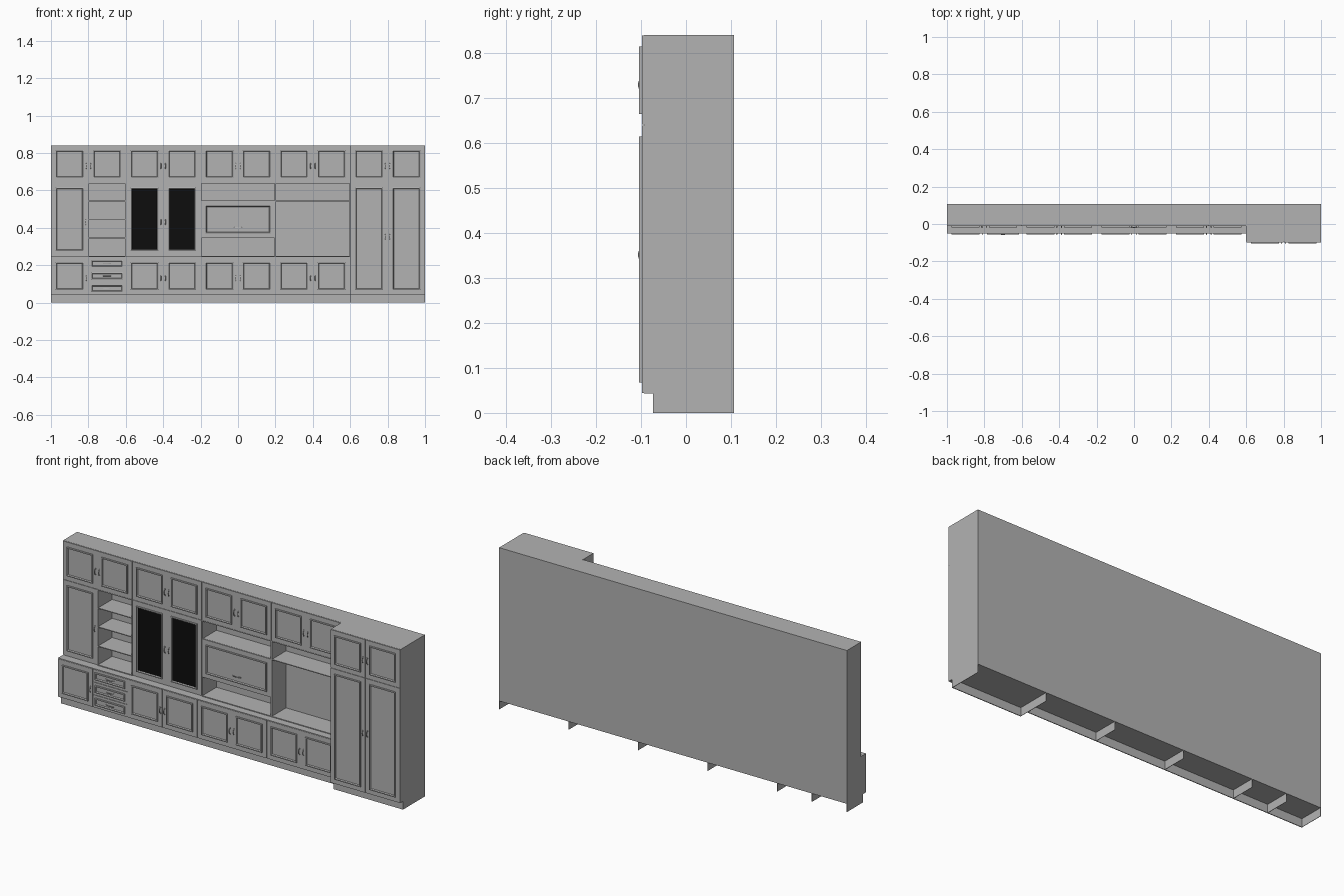
import bpy, bmesh, math

if "Cube" in bpy.data.objects:
    bpy.data.objects.remove(bpy.data.objects["Cube"])


def material(name, rgb):
    m = bpy.data.materials.new(name)
    m.diffuse_color = (*rgb, 1)
    m.use_nodes = True
    m.node_tree.nodes["Principled BSDF"].inputs["Base Color"].default_value = m.diffuse_color
    return m


GREY = material("cabinet_grey", (0.45, 0.45, 0.45))
BLACK = material("black_glass", (0.004, 0.004, 0.004))

BACK = 0.107
UPPER, LOWER, TALL = -0.012, -0.050, -0.098      # door face depths
Z0, Z1, Z2, Z3 = 0.043, 0.245, 0.64, 0.84         # plinth, counter, top row, top
SLAB, GAP, T = 0.005, 0.0008, 0.004


def finish(name, bm, mats=(GREY,)):
    bmesh.ops.recalc_face_normals(bm, faces=bm.faces)
    me = bpy.data.meshes.new(name)
    bm.to_mesh(me)
    bm.free()
    for m in mats:
        me.materials.append(m)
    ob = bpy.data.objects.new(name, me)
    bpy.context.collection.objects.link(ob)
    return ob


def boxes(name, items):
    """Each item is x0, x1, y0, y1, z0, z1."""
    bm = bmesh.new()
    for x0, x1, y0, y1, z0, z1 in items:
        vs = bmesh.ops.create_cube(bm, size=1)["verts"]
        for v in vs:
            v.co = ((x0 + x1) / 2 + v.co.x * (x1 - x0),
                    (y0 + y1) / 2 + v.co.y * (y1 - y0),
                    (z0 + z1) / 2 + v.co.z * (z1 - z0))
    return finish(name, bm)


def door(name, x0, x1, z0, z1, y, inset=0.025, glass=False):
    """Slab front with a raised moulding, as concentric rings."""
    rings = [(GAP, -SLAB), (GAP, 0), (inset, 0), (inset, 0.006), (inset + 0.002, 0.007),
             (inset + 0.005, 0.007), (inset + 0.008, 0.001)]
    bm = bmesh.new()
    loops = []
    for i, d in rings:
        pts = [(x0 + i, z0 + i), (x1 - i, z0 + i), (x1 - i, z1 - i), (x0 + i, z1 - i)]
        loops.append([bm.verts.new((x, y - d, z)) for x, z in pts])
    for a, b in zip(loops, loops[1:]):
        for k in range(4):
            n = (k + 1) % 4
            bm.faces.new((a[k], a[n], b[n], b[k]))
    bm.faces.new(loops[0][::-1])
    pane = bm.faces.new(loops[-1])
    pane.material_index = int(glass)
    return finish(name, bm, (GREY, BLACK))


def handle(name, x, z, y, length=0.03, horizontal=False):
    """Slim bow pull with two round end plates."""
    cu = bpy.data.curves.new(name, "CURVE")
    cu.dimensions = "3D"
    cu.bevel_depth = 0.0018
    cu.bevel_resolution = 1
    cu.use_fill_caps = True
    sp = cu.splines.new("POLY")
    sp.points.add(6)
    for i, p in enumerate(sp.points):
        t = i / 6
        a = (t - 0.5) * length
        yy = y - 0.0072 * math.sin(math.pi * t) ** 0.6
        p.co = (x + a, yy, z, 1) if horizontal else (x, yy, z + a, 1)
    cu.materials.append(GREY)
    ob = bpy.data.objects.new(name, cu)
    bpy.context.collection.objects.link(ob)
    ends = []
    for s in (-1, 1):
        ex, ez = (x + s * length / 2, z) if horizontal else (x, z + s * length / 2)
        ends.append((ex - 0.003, ex + 0.003, y - 0.002, y, ez - 0.003, ez + 0.003))
    boxes(name + "_plates", ends)


def pair(name, mid, z0, z1, y, hz, glass=False):
    """Two doors meeting at mid with a pull on each side."""
    for s, side in ((-1, "left"), (1, "right")):
        x0, x1 = sorted((mid, mid + s * 0.2))
        door(f"{name}_door_{side}", x0, x1, z0, z1, y, glass=glass)
        handle(f"{name}_handle_{side}", mid + s * 0.012, hz, y)


# Carcass blocks behind the closed fronts
lo, up, ta = LOWER + SLAB, UPPER + SLAB, TALL + SLAB
boxes("base_carcass", [(-1, 0.6, lo, BACK, Z0, Z1 - T)])
boxes("counter", [(-1, 0.6, LOWER, BACK, Z1 - T, Z1)])
boxes("top_carcass", [(-1, 0.6, up, BACK, Z2, Z3)])
boxes("tall_carcass", [(0.6, 1, ta, BACK, Z0, Z3)])
boxes("middle_carcass", [(-1, -0.8, up, BACK, Z1, Z2), (-0.6, -0.2, up, BACK, Z1, Z2),
                         (-0.2, 0.2, up, BACK, 0.345, 0.545)])

# Open bays: back panel, thin sides and shelves
boxes("niche_back", [(-0.8, -0.6, BACK - T, BACK, Z1, Z2), (-0.2, 0.6, BACK - T, BACK, Z1, Z2)])
boxes("niche_sides", [(x, x + T, UPPER, BACK - T, Z1, Z2)
                      for x in (-0.8, -0.604, -0.2, 0.196, 0.2, 0.596)])
boxes("niche_shelves", [(-0.796, -0.604, UPPER, BACK - T, z, z + T)
                        for z in (0.343, 0.443, 0.541)]
      + [(0.204, 0.596, UPPER, BACK - T, 0.541, 0.545)]
      + [(x, x + w, UPPER, BACK - T, z, z + T) for z in (Z1, Z2 - T)
         for x, w in ((-0.796, 0.192), (-0.196, 0.392), (0.204, 0.392))])

# Plinth boards and cross panels, open underneath
PL, PT = LOWER + 0.024, TALL + 0.025
boxes("plinth_front", [(-1, 0.6, PL, PL + T, 0, Z0), (0.6, 1, PT, PT + T, 0, Z0)])
boxes("plinth_cross_panels",
      [(x, x + 0.002, PL + T, BACK, 0, Z0) for x in (-1, -0.8, -0.6, -0.2, 0.2)]
      + [(x, x + 0.002, PT + T, BACK, 0, Z0) for x in (0.6, 0.998)])

# Top row of door pairs
for i, m in enumerate((-0.8, -0.4, 0, 0.4)):
    pair(f"top_{i + 1}", m, Z2, Z3, UPPER, 0.73)
pair("top_5", 0.8, Z2, Z3, TALL, 0.73)

# Tall wardrobe doors
pair("tall", 0.8, Z0, Z2, TALL, 0.352)

# Middle row
door("middle_left_door", -1, -0.8, Z1 + 0.005, Z2, UPPER)
handle("middle_left_handle", -0.814, 0.43, UPPER)
pair("glass", -0.4, Z1 + 0.005, Z2, UPPER, 0.43, glass=True)
door("flap_door", -0.2, 0.2, 0.345, 0.545, UPPER)
handle("flap_handle", 0, 0.402, UPPER, 0.045, True)

# Base row
door("base_left_door", -1, -0.8, Z0, Z1 - T, LOWER)
handle("base_left_handle", -0.812, 0.13, LOWER)
for i, m in enumerate((-0.4, 0, 0.4)):
    pair(f"base_{i + 1}", m, Z0, Z1 - T, LOWER, 0.13)
step = (Z1 - T - Z0) / 3
for i in range(3):
    z = Z0 + i * step
    door(f"drawer_{i + 1}", -0.8, -0.6, z, z + step, LOWER, inset=0.014)
    handle(f"drawer_handle_{i + 1}", -0.7, z + step / 2, LOWER, 0.045, True)
